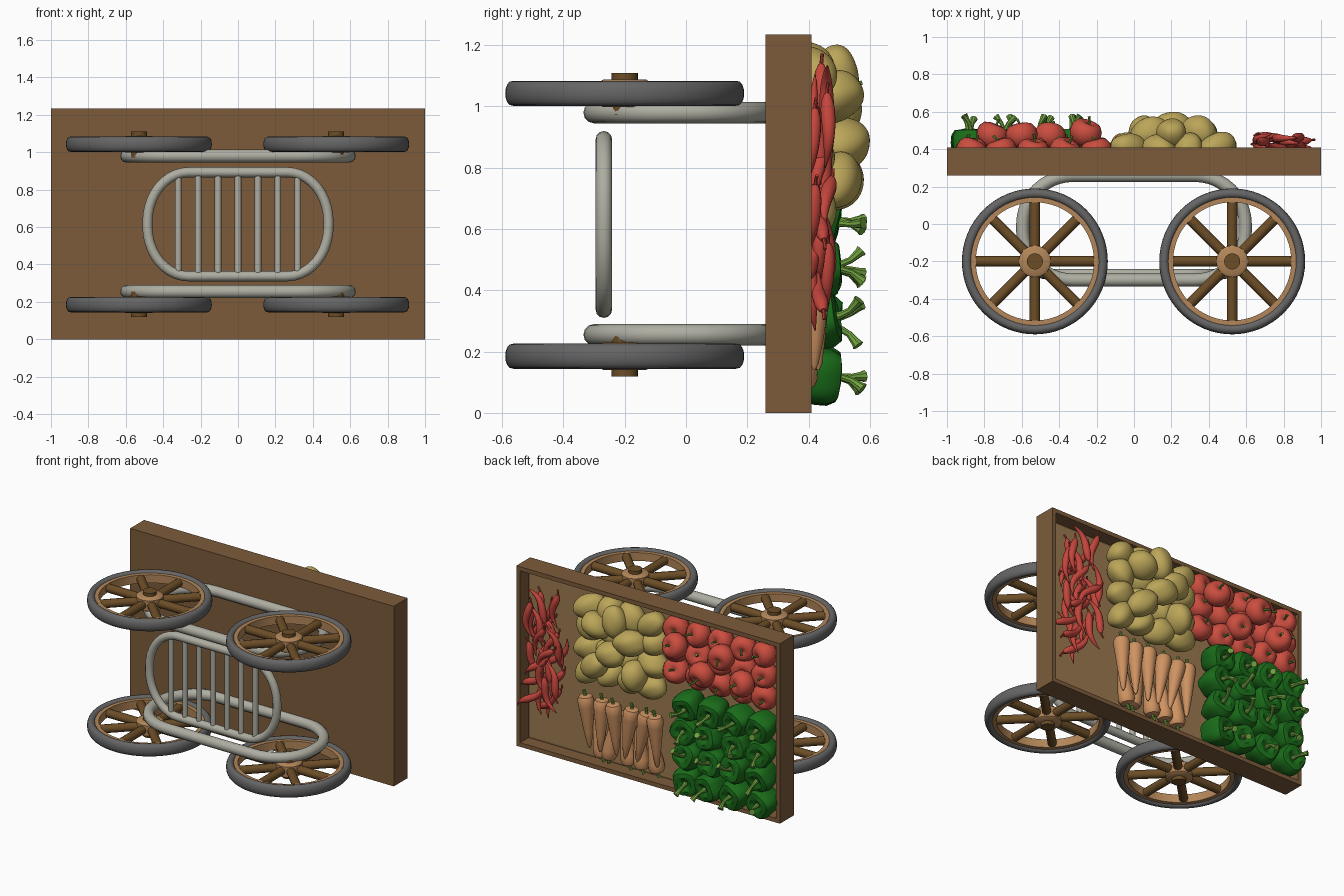
import bpy, bmesh, random
from math import sin, cos, pi, radians
from mathutils import Vector, Matrix, Euler

if "Cube" in bpy.data.objects:
    bpy.data.objects.remove(bpy.data.objects["Cube"])

random.seed(4)


def mat(name, r, g, b):
    m = bpy.data.materials.new(name)
    m.diffuse_color = (r, g, b, 1)
    m.use_nodes = True
    m.node_tree.nodes["Principled BSDF"].inputs["Base Color"].default_value = m.diffuse_color
    return m


WOOD = mat("wood", .20, .105, .042)
LIGHT = mat("light_wood", .33, .19, .08)
RIM = mat("rim_wood", .45, .24, .10)
DARK = mat("dark_wood", .15, .075, .02)
RUBBER = mat("rubber", .13, .13, .13)
METAL = mat("metal", .42, .42, .36)
RED = mat("tomato_red", .60, .075, .05)
CHILI = mat("chili_red", .55, .06, .045)
GREEN = mat("pepper_green", .01, .15, .01)
STEM = mat("stem_green", .16, .36, .05)
TAN = mat("potato_tan", .50, .38, .10)
ORANGE = mat("carrot_orange", .62, .29, .12)


def finish(bm, name, material):
    bmesh.ops.recalc_face_normals(bm, faces=bm.faces)
    me = bpy.data.meshes.new(name)
    bm.to_mesh(me)
    bm.free()
    me.materials.append(material)
    for p in me.polygons:
        p.use_smooth = True
    me.set_sharp_from_angle(angle=radians(40))
    return me


def skin(name, rings, material, closed=False):
    """Skin a sequence of rings, capped unless the sequence is closed."""
    bm = bmesh.new()
    vs = [[bm.verts.new(p) for p in ring] for ring in rings]
    n = len(vs[0])
    for i in range(len(vs) if closed else len(vs) - 1):
        a, b = vs[i], vs[(i + 1) % len(vs)]
        for j in range(n):
            bm.faces.new((a[j], a[(j + 1) % n], b[(j + 1) % n], b[j]))
    if not closed:
        bm.faces.new(vs[0])
        bm.faces.new(vs[-1])
    return finish(bm, name, material)


def lathe(name, profile, material, n=24, lobe=0, closed=False):
    rings = []
    for r, h in profile:
        rings.append([Vector((r * (1 + lobe * cos(4 * a)) * cos(a),
                              r * (1 + lobe * cos(4 * a)) * sin(a), h))
                      for a in (2 * pi * k / n for k in range(n))])
    return skin(name, rings, material, closed)


def tube(name, path, radii, material, normal=(0, 0, 1), n=12, closed=False):
    """Sweep a circle along a planar path with the given plane normal."""
    N, pts, rings = Vector(normal), [Vector(p) for p in path], []
    last = len(pts) - 1
    for i, p in enumerate(pts):
        nxt = pts[(i + 1) % len(pts)] if closed else pts[min(i + 1, last)]
        prv = pts[i - 1] if closed else pts[max(i - 1, 0)]
        side = (nxt - prv).normalized().cross(N)
        r = radii[i] if isinstance(radii, (list, tuple)) else radii
        rings.append([p + r * (cos(2 * pi * k / n) * side + sin(2 * pi * k / n) * N) for k in range(n)])
    return skin(name, rings, material, closed)


def add(name, mesh, matrix=Matrix()):
    ob = bpy.data.objects.new(name, mesh)
    ob.matrix_world = matrix
    bpy.context.collection.objects.link(ob)
    return ob


def place(loc, rot=(0, 0, 0), scale=(1, 1, 1)):
    return Matrix.LocRotScale(Vector(loc), Euler(rot), Vector(scale))


def rounded(hx, hy, rx, ry, steps=10):
    pts = []
    for q, (sx, sy) in enumerate(((1, 1), (-1, 1), (-1, -1), (1, -1))):
        for k in range(steps + 1):
            a = pi / 2 * (q + k / steps)
            pts.append((sx * (hx - rx) + rx * cos(a), sy * (hy - ry) + ry * sin(a)))
    return pts


# Tray, open towards +y
bm = bmesh.new()
bmesh.ops.create_cube(bm, size=1, matrix=place((0, .335, .6175), scale=(2, .15, 1.235)))
face = max(bm.faces, key=lambda f: f.calc_center_median().y)
bmesh.ops.inset_region(bm, faces=[face], thickness=.04)
new = bmesh.ops.extrude_discrete_faces(bm, faces=[face])["faces"][0]
bmesh.ops.translate(bm, verts=new.verts, vec=(0, -.092, 0))
add("tray", finish(bm, "tray", WOOD))
bm = bmesh.new()
bmesh.ops.create_cube(bm, size=1, matrix=place((0, .318, .6175), scale=(1.92, .006, 1.155)))
add("tray_floor", finish(bm, "tray_floor", LIGHT))

# Side frame loops and lower rack
side = tube("side_frame", [(x, y - .02, 0) for x, y in rounded(.595, .28, .27, .26)], .035, METAL, closed=True)
for z in (.255, .98):
    add("side_frame", side, place((0, 0, z)))
add("rack_loop", tube("rack_loop", [(x, -.268, z + .615) for x, z in rounded(.484, .278, .22, .265)],
                      .027, METAL, normal=(0, 1, 0), closed=True))
bar = lathe("rack_bar", [(.018, -.265), (.018, .265)], METAL, 12)
for i in range(7):
    add("rack_bar", bar, place(((i - 3) * .1065, -.268, .615)))

# Wheels: local +z faces outwards
tyre = lathe("tyre", [(.363 + .027 * (1 if cos(a) > 0 else -1) * abs(cos(a)) ** .8, .041 * sin(a))
                      for a in (2 * pi * k / 16 for k in range(16))], RUBBER, 64, closed=True)
rim = lathe("rim", [(.316, -.028), (.35, -.028), (.35, .028), (.316, .028)], RIM, 64, closed=True)
hub = lathe("hub", [(.07, -.045), (.085, -.035), (.085, .035), (.07, .045)], RIM, 32)
axle = lathe("axle", [(.043, -.07), (.043, .067)], DARK, 24)
spoke = lathe("spoke", [(.028, .06), (.028, .325)], DARK, 12)
for x in (-.53, .525):
    for z, flip in ((.185, pi), (1.043, 0)):
        m = place((x, -.2, z), (flip, 0, 0))
        for me in (tyre, rim, hub, axle):
            add("wheel_" + me.name, me, m)
        for k in range(8):
            add("wheel_spoke", spoke, m @ Matrix.Rotation(k * pi / 4, 4, 'Z') @ Matrix.Rotation(pi / 2, 4, 'Y'))


def upright(x, y, z, tilt=.25):
    """Stand local z along world +y with some random lean and spin."""
    u = random.uniform
    return (place((x, y, z)) @ Matrix.Rotation(-pi / 2, 4, 'X') @
            place((0, 0, 0), (u(-tilt, tilt), u(-tilt, tilt), u(0, 6.28))))


# Green peppers
pepper = lathe("green_pepper", [(.015, -.07), (.045, -.085), (.07, -.075), (.085, -.04), (.094, .01), (.094, .05),
                                (.08, .078), (.05, .085), (.025, .072), (.01, .062)], GREEN, 24, .07)
pstem = tube("pepper_stem", [(0, 0, .06), (.003, 0, .095), (.012, 0, .125), (.035, 0, .155), (.042, 0, .163)],
             [.018, .012, .011, .016, .02], STEM, (0, 1, 0), 8)
for x in (-.31, -.50, -.69, -.87):
    for z in (.125, .30, .47, .64):
        m = upright(x + random.uniform(-.015, .015), .415, z)
        add("green_pepper", pepper, m)
        add("pepper_stem", pstem, m)

# Tomatoes, two layers
tomato = lathe("tomato", [(.012, -.066), (.045, -.062), (.072, -.04), (.086, -.005), (.083, .03), (.066, .056),
                          (.04, .066), (.018, .06), (.006, .052)], RED, 24)
tstem = tube("tomato_stem", [(0, 0, .05), (.002, 0, .075), (.012, 0, .095)], [.008, .006, .008], STEM, (0, 1, 0), 8)
spots = [(x, .385, z) for x in (-.20, -.37, -.54, -.71, -.87) for z in (.83, .98, 1.12)]
spots += [(-.26, .485, 1.05), (-.45, .465, .9), (-.60, .47, 1.06), (-.76, .47, .92)]
for p in spots:
    m = upright(*p, .4)
    add("tomato", tomato, m)
    add("tomato_stem", tstem, m)

# Potatoes: lumpy ellipsoids heaped up
potatoes = []
for i in range(3):
    bm = bmesh.new()
    bmesh.ops.create_icosphere(bm, subdivisions=4, radius=1)
    for v in bm.verts:
        c = v.co.copy()
        v.co *= 1 + .05 * sin(2.3 * c.x + i) + .05 * sin(3 * c.y + 2 * i) + .03 * sin(4 * c.z + c.x * 2)
        v.co = Vector((v.co.x * .108, v.co.y * .083, v.co.z * .078))
    potatoes.append(finish(bm, "potato", TAN))
spots = [(x, .40, z) for x in (-.03, .13, .29, .44) for z in (.68, .83, .98, 1.11)]
spots += [(.21, .52, .88), (.05, .49, .76), (.34, .49, .76), (.08, .49, .98), (.34, .49, 1.03), (.20, .48, 1.1)]
for i, p in enumerate(spots):
    r = random.uniform
    add("potato", potatoes[i % 3], place(p, (r(-.4, .4), r(0, 3.14), r(-.4, .4))))

# Carrots, alternately tip down and tip up; local z runs from tip to crown
carrot = lathe("carrot", [(.004, -.19), (.014, -.17), (.028, -.08), (.04, .02), (.05, .1), (.053, .14),
                          (.042, .165), (.015, .17)], ORANGE, 20)
cstem = tube("carrot_stem", [(0, 0, .16), (.003, 0, .185), (.01, 0, .205)], [.012, .009, .011], STEM, (0, 1, 0), 8)
for i in range(11):
    up = i % 2 == 0
    m = place((.45 - i * .052, .425 if up else .375, .33 if up else .25),
              (random.uniform(-.06, .06), random.uniform(-.2, .2) + (0 if up else pi), 0))
    add("carrot", carrot, m)
    add("carrot_stem", cstem, m)

# Chili peppers: curved tapering pods
chili = tube("chili", [(.03 * sin(t * 4.2), 0, .24 * t - .12) for t in (k / 10 for k in range(11))],
             [.002, .007, .011, .015, .018, .021, .023, .024, .024, .02, .01], CHILI, (0, 1, 0), 12)
chstem = tube("chili_stem", [(-.026, 0, .115), (-.03, 0, .135), (-.026, 0, .155)], .006, CHILI, (0, 1, 0), 8)
for i in range(30):
    r = random.uniform
    m = place((.78 + r(-.1, .1), .36 + .1 * (i % 5) / 4, .34 + .7 * i / 29),
              (r(-.12, .12), r(-.75, .75) + pi * (i % 2), r(-.3, .3)))
    add("chili", chili, m)
    add("chili_stem", chstem, m)
